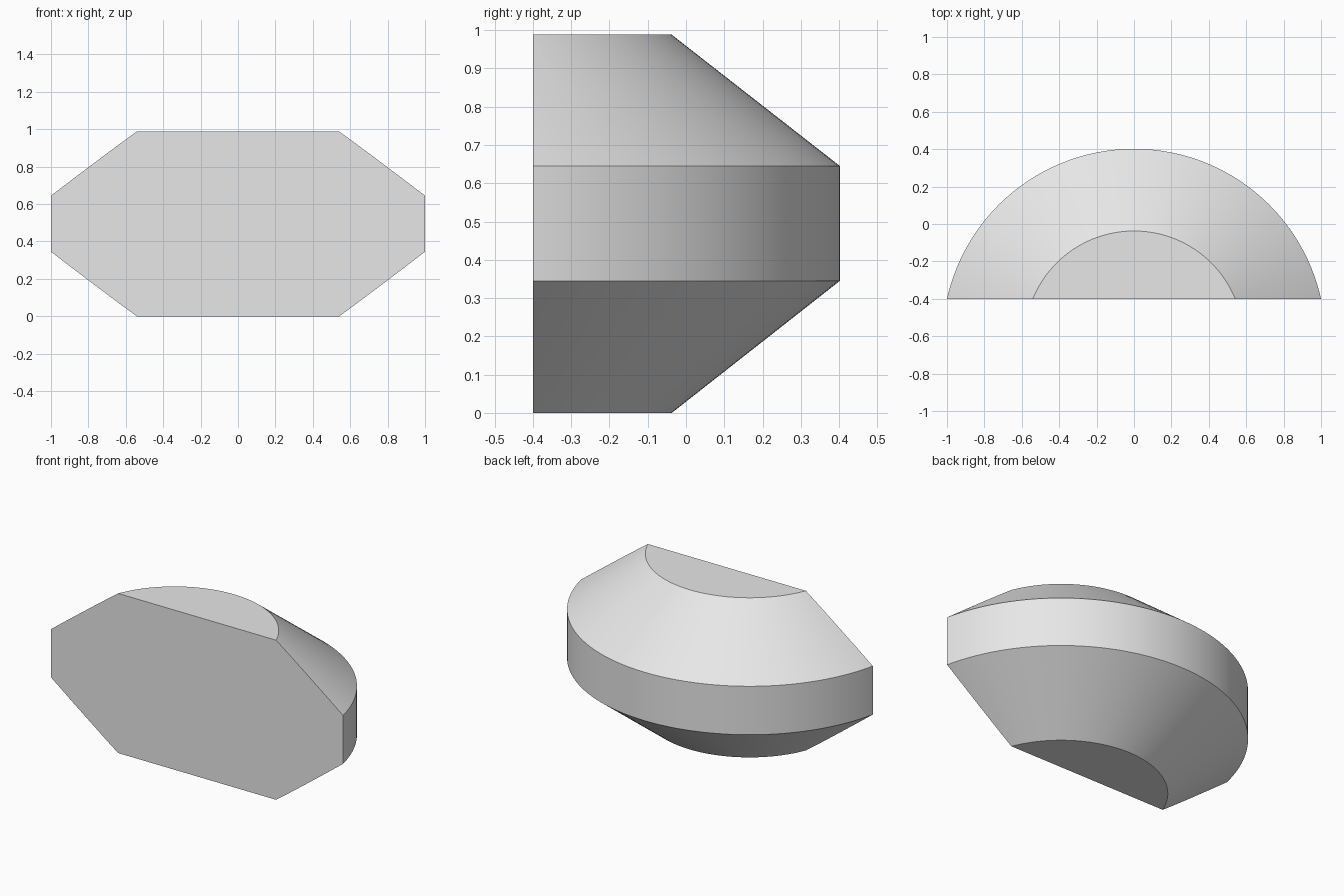
import bpy
import bmesh
import math
from mathutils import Vector

cube = bpy.data.objects.get("Cube")
if cube:
    bpy.data.objects.remove(cube, do_unlink=True)

# Single plain grey
grey = bpy.data.materials.new("light_grey")
grey.use_nodes = True
colour = (0.8, 0.8, 0.8, 1)
grey.diffuse_color = colour
grey.node_tree.nodes["Principled BSDF"].inputs["Base Color"].default_value = colour

# Half profile (radius, height): flat base, flare, upright rim, taper, flat top
AXIS_Y = -0.6222
FRONT_Y = -0.4
PROFILE = [(0, 0), (0.585, 0), (1.0243, 0.345), (1.0243, 0.645), (0.585, 0.988), (0, 0.988)]

bm = bmesh.new()
verts = [bm.verts.new((r, AXIS_Y, z)) for r, z in PROFILE]
edges = [bm.edges.new(pair) for pair in zip(verts, verts[1:])]

# Lathe the profile around the vertical axis
bmesh.ops.spin(bm, geom=verts + edges, cent=(0, AXIS_Y, 0), axis=(0, 0, 1),
               angle=math.tau, steps=128, use_duplicate=False)
bmesh.ops.remove_doubles(bm, verts=bm.verts, dist=0.0001)

# Slice off the front and cap the cut with one flat face
bmesh.ops.bisect_plane(bm, geom=bm.verts[:] + bm.edges[:] + bm.faces[:],
                       plane_co=(0, FRONT_Y, 0), plane_no=(0, -1, 0), clear_outer=True)
rim = [e for e in bm.edges if e.is_boundary]
bmesh.ops.holes_fill(bm, edges=rim, sides=0)

# Merge the flat top and bottom into single faces
for direction in (Vector((0, 0, 1)), Vector((0, 0, -1))):
    bm.normal_update()
    flat = [f for f in bm.faces if abs(f.normal.dot(direction)) > 0.99
            and (f.calc_center_median().z > 0.5) == (direction.z > 0)]
    if len(flat) > 1:
        bmesh.ops.dissolve_faces(bm, faces=flat)
bmesh.ops.recalc_face_normals(bm, faces=bm.faces)

mesh = bpy.data.meshes.new("half_round_body")
bm.to_mesh(mesh)
bm.free()
mesh.materials.append(grey)
body = bpy.data.objects.new("half_round_body", mesh)
bpy.context.collection.objects.link(body)

# Smooth curved walls with crisp rims
bpy.ops.object.select_all(action="DESELECT")
body.select_set(True)
bpy.context.view_layer.objects.active = body
bpy.ops.object.shade_smooth_by_angle(angle=math.radians(30))
